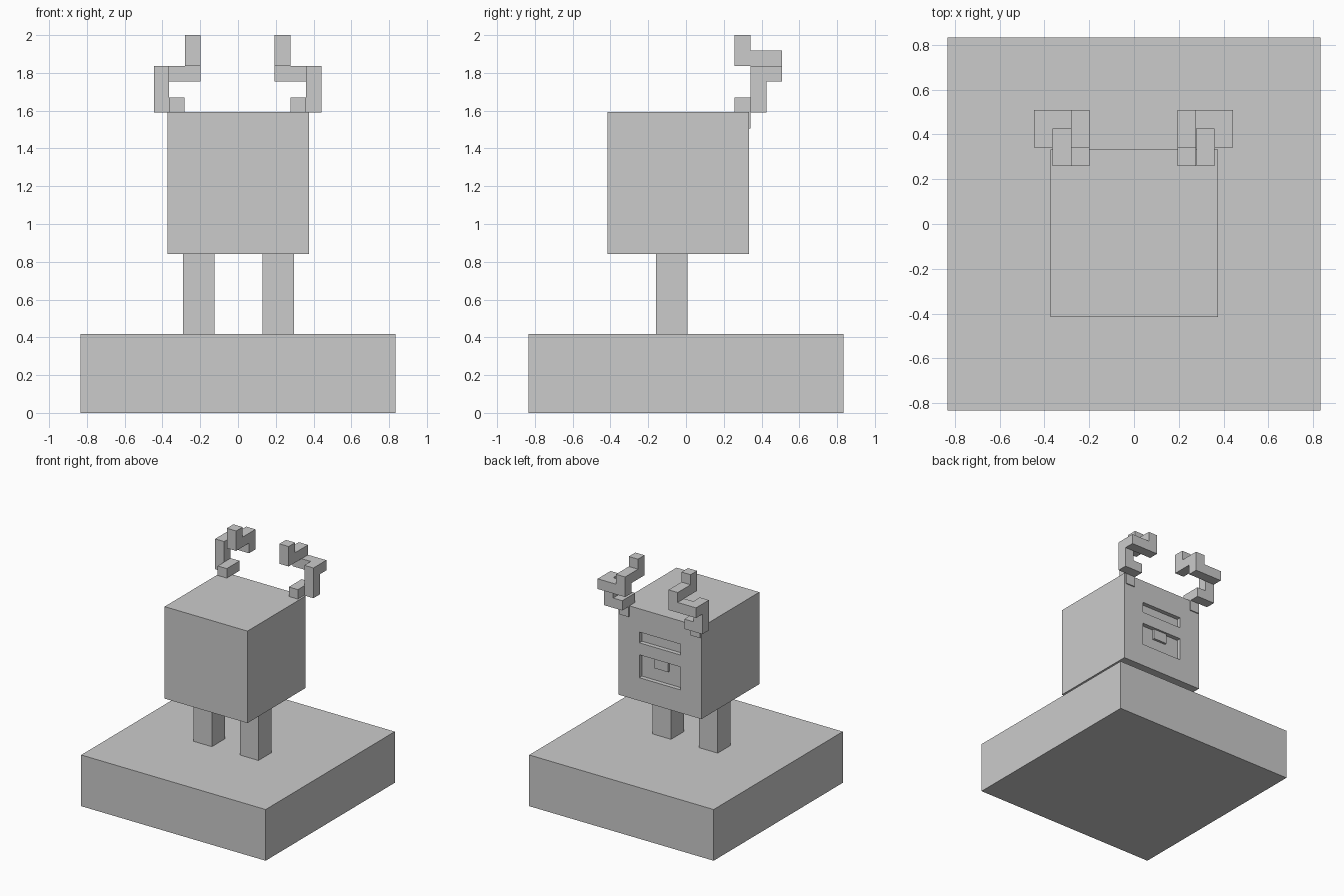
import bpy
import bmesh
from mathutils import Matrix, Vector

if "Cube" in bpy.data.objects:
    bpy.data.objects.remove(bpy.data.objects["Cube"])

grey = bpy.data.materials.new("light_grey")
grey.diffuse_color = (0.6, 0.6, 0.6, 1)
grey.use_nodes = True
grey.node_tree.nodes["Principled BSDF"].inputs["Base Color"].default_value = grey.diffuse_color


def boxes(name, spans):
    """One object made of boxes given as (x0, x1, y0, y1, z0, z1)."""
    bm = bmesh.new()
    for x0, x1, y0, y1, z0, z1 in spans:
        centre = Vector((x0 + x1, y0 + y1, z0 + z1)) / 2
        size = (x1 - x0, y1 - y0, z1 - z0, 1)
        bmesh.ops.create_cube(bm, size=1, matrix=Matrix.Translation(centre) @ Matrix.Diagonal(size))
    mesh = bpy.data.meshes.new(name)
    bm.to_mesh(mesh)
    bm.free()
    mesh.materials.append(grey)
    obj = bpy.data.objects.new(name, mesh)
    bpy.context.collection.objects.link(obj)
    return obj


def mirrored(spans, centre):
    return [(2 * centre - s[1], 2 * centre - s[0], *s[2:]) for s in spans]


# Square plinth
boxes("base", [(-0.833, 0.833, -0.833, 0.833, 0, 0.418)])

# Two legs
leg = [(0.13, 0.297, -0.16, 0.007, 0.418, 0.842)]
boxes("right_leg", leg)
boxes("left_leg", mirrored(leg, 0.003))

# Cube body with two recesses sunk into the back
body = boxes("body", [(-0.372, 0.376, -0.415, 0.333, 0.842, 1.593)])
for name, z0, z1 in (("upper_slot", 1.315, 1.403), ("lower_panel", 1.03, 1.217)):
    cutter = boxes(name + "_cutter", [(-0.185, 0.189, 0.298, 0.4, z0, z1)])
    cutter.hide_render = True
    cutter.hide_viewport = True
    cut = body.modifiers.new(name, 'BOOLEAN')
    cut.operation = 'DIFFERENCE'
    cut.solver = 'EXACT'
    cut.object = cutter

# Tab hanging inside the lower recess
boxes("panel_tab", [(-0.06, 0.064, 0.29, 0.317, 1.135, 1.225)])

# Stepped antlers: root, foot, post, corner, crossbar, step and tip
antler = [
    (0.278, 0.360, 0.258, 0.342, 1.505, 1.67),
    (0.278, 0.360, 0.342, 0.425, 1.59, 1.67),
    (0.360, 0.442, 0.342, 0.425, 1.59, 1.837),
    (0.360, 0.442, 0.425, 0.508, 1.754, 1.837),
    (0.194, 0.360, 0.425, 0.508, 1.754, 1.837),
    (0.194, 0.277, 0.342, 0.508, 1.837, 1.918),
    (0.194, 0.277, 0.258, 0.342, 1.837, 2.0),
]
boxes("right_antler", antler)
boxes("left_antler", mirrored(antler, -0.002))
